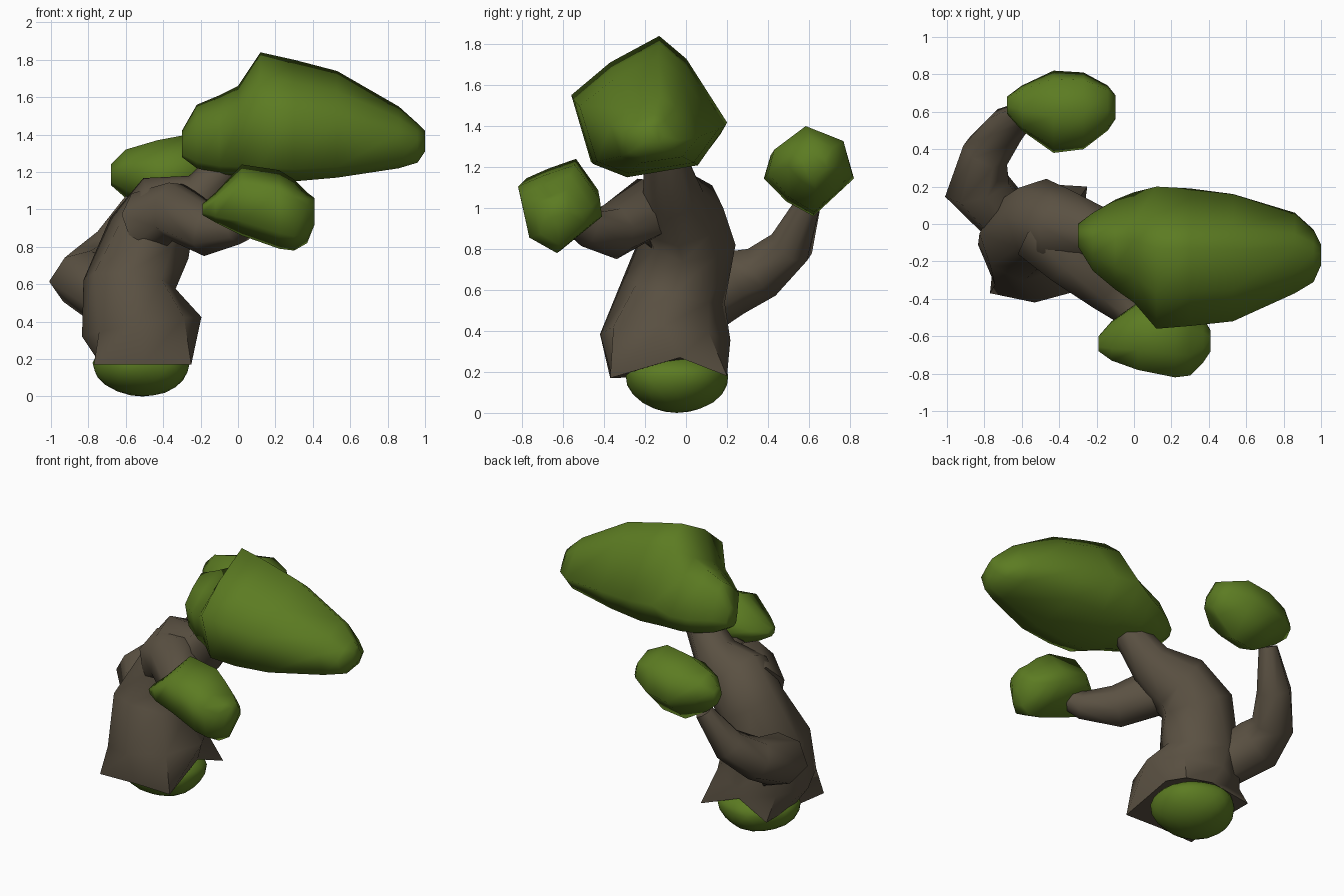
import bpy, bmesh, math, random
from mathutils import Vector

if "Cube" in bpy.data.objects:
    bpy.data.objects.remove(bpy.data.objects["Cube"])

random.seed(4)


def material(name, rgb):
    m = bpy.data.materials.new(name)
    m.diffuse_color = (*rgb, 1)
    m.use_nodes = True
    m.node_tree.nodes["Principled BSDF"].inputs["Base Color"].default_value = m.diffuse_color
    return m


bark = material("brown bark", (0.103, 0.082, 0.055))
leaf = material("leaf green", (0.107, 0.200, 0.016))


def finish(bm, name, mat, angle):
    bmesh.ops.recalc_face_normals(bm, faces=bm.faces)
    me = bpy.data.meshes.new(name)
    bm.to_mesh(me)
    bm.free()
    me.materials.append(mat)
    ob = bpy.data.objects.new(name, me)
    bpy.context.collection.objects.link(ob)
    bpy.ops.object.select_all(action='DESELECT')
    ob.select_set(True)
    bpy.context.view_layer.objects.active = ob
    bpy.ops.object.shade_smooth_by_angle(angle=math.radians(angle))
    return ob


def loft(name, rings, mat, angle):
    """Skin a row of equal-length point rings and cap both ends."""
    bm = bmesh.new()
    rows = [[bm.verts.new(p) for p in ring] for ring in rings]
    n = len(rows[0])
    for a, b in zip(rows, rows[1:]):
        for i in range(n):
            j = (i + 1) % n
            bm.faces.new((a[i], a[j], b[j], b[i]))
    bm.faces.new(rows[0])
    bm.faces.new(rows[-1])
    return finish(bm, name, mat, angle)


def limb(name, path, sides=8, jitter=0.08, foot=None):
    """Gnarled tapering tube along (x, y, z, radius) points; foot replaces the first ring."""
    pts = [Vector(p[:3]) for p in path]
    u, t_old = Vector((1, 0, 0)), Vector((0, 0, 1))
    rings = []
    for i, p in enumerate(pts):
        t = (pts[min(i + 1, len(pts) - 1)] - pts[max(i - 1, 0)]).normalized()
        if i == 0 and foot:
            t = Vector((0, 0, 1))
        u = t_old.rotation_difference(t) @ u
        u = (u - t * u.dot(t)).normalized()
        v, t_old = t.cross(u), t
        ring = []
        for k in range(sides):
            a = math.tau * k / sides
            r = path[i][3] * (1 + random.uniform(-jitter, jitter))
            ring.append(p + (u * math.cos(a) + v * math.sin(a)) * r)
        rings.append(ring)
    if foot:
        rings[0] = [Vector(p) for p in foot]
    return loft(name, rings, bark, 65)


# lumpy foliage cross-section, fitted to each box (x, y0, y1, z0, z1)
LUMP = [(-1, .15), (-.5, .62), (.13, 1), (.48, .67), (1, -.24),
        (.64, -.82), (-.3, -1), (-.75, -.8)]


def foliage(name, boxes, shape=LUMP):
    rings = [[Vector((x, (y0 + y1) / 2 + a * (y1 - y0) / 2,
                      (z0 + z1) / 2 + b * (z1 - z0) / 2)) for a, b in shape]
             for x, y0, y1, z0, z1 in boxes]
    return loft(name, rings, leaf, 85)


# trunk with a four-cornered foot, arched up on the right and back sides
limb("trunk", [(-.52, -.08, .17, .29), (-.53, -.11, .37, .325),
               (-.59, -.06, .60, .245), (-.48, .01, .85, .23),
               (-.38, -.02, .99, .205), (-.18, -.06, 1.07, .145),
               (-.03, -.10, 1.26, .10)],
     foot=[(-.28, -.03, .27), (-.25, .20, .18), (-.50, .15, .26), (-.74, .20, .18),
           (-.74, -.08, .18), (-.77, -.37, .17), (-.51, -.36, .17), (-.25, -.37, .17)])
limb("front_branch", [(-.47, -.05, .92, .20), (-.34, -.19, 1.0, .165),
                      (-.15, -.35, .89, .135), (.0, -.49, .90, .085),
                      (.08, -.59, .98, .06)], sides=7)
limb("back_branch", [(-.66, .0, .50, .16), (-.83, .20, .63, .175),
                     (-.79, .38, .69, .14), (-.68, .52, .81, .11),
                     (-.56, .61, 1.04, .06)], sides=7)

# foliage masses
foliage("main_canopy", [
    (-.30, -.12, .0, 1.28, 1.42), (-.22, -.25, .06, 1.22, 1.56),
    (-.10, -.35, .13, 1.19, 1.61), (.0, -.42, .17, 1.18, 1.66),
    (.12, -.56, .20, 1.16, 1.84), (.30, -.545, .19, 1.15, 1.80),
    (.53, -.52, .16, 1.17, 1.74), (.86, -.37, .06, 1.22, 1.55),
    (.96, -.31, -.03, 1.25, 1.46), (1.0, -.22, -.11, 1.31, 1.42)])
foliage("front_canopy", [
    (-.19, -.68, -.60, .97, 1.03), (-.12, -.73, -.52, .93, 1.09),
    (.02, -.78, -.42, .86, 1.24), (.22, -.82, -.41, .79, 1.21),
    (.30, -.81, -.45, .78, 1.16), (.37, -.74, -.50, .82, 1.09),
    (.41, -.68, -.57, .92, 1.06)],
    [(-1, .5), (-.4, .75), (.35, 1), (.95, .2), (1, -.2), (0, -1), (-.75, -.6)])
foliage("back_canopy", [
    (-.68, .59, .68, 1.13, 1.24), (-.60, .50, .74, 1.06, 1.32),
    (-.43, .38, .82, .96, 1.37), (-.27, .40, .81, .98, 1.40),
    (-.14, .50, .74, 1.09, 1.34), (-.10, .56, .69, 1.14, 1.26)],
    [(-1, -.1), (-.85, .45), (-.1, 1), (.8, .65), (1, -.1), (.1, -1), (-.5, -.65)])

# rounded mossy root ball under the trunk
bm = bmesh.new()
bmesh.ops.create_icosphere(bm, subdivisions=3, radius=1)
for v in bm.verts:
    k = 1 + 0.03 * math.sin(5 * v.co.x + 3 * v.co.y)
    v.co = (-.51 + .26 * k * v.co.x, -.045 + .25 * k * v.co.y,
            .18 + (.18 if v.co.z < 0 else .11) * v.co.z)
finish(bm, "root_ball", leaf, 60)
